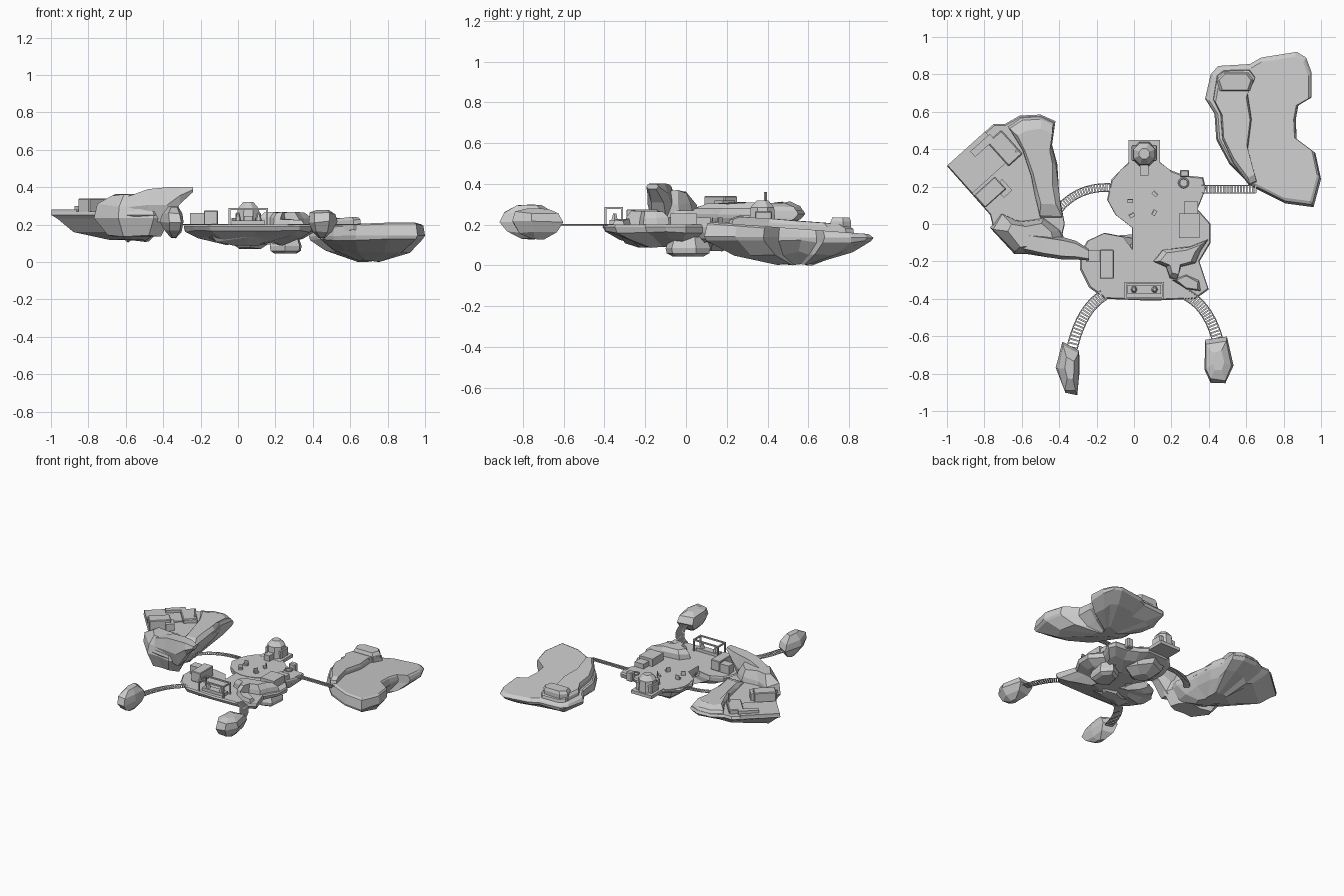
import bpy, bmesh, math, random
from mathutils import Vector, Matrix

random.seed(4)


def finish(name, bm):
    bmesh.ops.recalc_face_normals(bm, faces=bm.faces)
    me = bpy.data.meshes.new(name)
    bm.to_mesh(me)
    bm.free()
    ob = bpy.data.objects.new(name, me)
    bpy.context.collection.objects.link(ob)
    return ob


def crag(name, outline, centre, layers, jitter=0.012, tilt=0.0):
    """Stack scaled copies of an outline; layers = (scale, z, jitter amount, tilt amount)."""
    bm = bmesh.new()
    rings = []
    c = Vector(centre)
    for s, z, jit, tl in layers:
        ring = []
        for x, y in outline:
            p = c + (Vector((x, y)) - c) * s
            j = jitter * jit
            dz = tilt * (p.y - 0.1) * tl
            ring.append(bm.verts.new((p.x + random.uniform(-j, j), p.y + random.uniform(-j, j),
                                      max(0, z + dz + random.uniform(-j, j)))))
        rings.append(ring)
    n = len(outline)
    bm.faces.new(rings[0])
    bm.faces.new(rings[-1])
    for a, b in zip(rings, rings[1:]):
        for i in range(n):
            bm.faces.new((a[i], a[(i + 1) % n], b[(i + 1) % n], b[i]))
    return finish(name, bm)


def box(name, x, y, z0, z1, w, d, rot=0, bevel=0.0):
    bm = bmesh.new()
    m = Matrix.Translation((x, y, (z0 + z1) / 2)) @ Matrix.Rotation(math.radians(rot), 4, 'Z') \
        @ Matrix.Diagonal((w, d, z1 - z0, 1))
    bmesh.ops.create_cube(bm, size=1, matrix=m)
    if bevel:
        bmesh.ops.bevel(bm, geom=bm.edges[:], offset=bevel, segments=1, affect='EDGES')
    return finish(name, bm)


def cone(name, x, y, z0, z1, r0, r1, sides=8):
    bm = bmesh.new()
    bmesh.ops.create_cone(bm, cap_ends=True, segments=sides, radius1=r0, radius2=r1, depth=z1 - z0,
                          matrix=Matrix.Translation((x, y, (z0 + z1) / 2))
                          @ Matrix.Rotation(math.pi / sides, 4, 'Z'))
    return finish(name, bm)


def bridge(name, a, b, c, width, count, z=0.2):
    """Planks and two side ropes along a quadratic curve."""
    a, b, c = Vector(a), Vector(b), Vector(c)
    sides = ([], [])
    for i in range(count + 1):
        t = i / count
        p = a * (1 - t) ** 2 + b * 2 * t * (1 - t) + c * t * t
        d = ((b - a) * (1 - t) + (c - b) * t).normalized()
        nrm = Vector((-d.y, d.x)) * width / 2
        sides[0].append(p + nrm)
        sides[1].append(p - nrm)
        box(name + "_plank", p.x, p.y, z - 0.003, z + 0.003, 0.009, width,
            math.degrees(math.atan2(d.y, d.x)))
    for pts in sides:
        cu = bpy.data.curves.new(name + "_rope", 'CURVE')
        cu.dimensions = '3D'
        cu.bevel_depth = 0.003
        cu.bevel_resolution = 0
        sp = cu.splines.new('POLY')
        sp.points.add(len(pts) - 1)
        for q, v in zip(sp.points, pts):
            q.co = (v.x, v.y, z, 1)
        bpy.context.collection.objects.link(bpy.data.objects.new(name + "_rope", cu))


# Central island
crag("central_island",
     [(.14, .33), (.19, .29), (.27, .26), (.37, .25), (.385, .19), (.34, .08), (.41, 0), (.41, -.1),
      (.35, -.2), (.4, -.35), (.33, -.4), (.09, -.41), (-.155, -.4), (-.24, -.34), (-.29, -.24),
      (-.29, -.16), (-.25, -.09), (-.165, -.05), (-.06, -.07), (-.01, -.14), (-.01, -.02), (-.1, .05),
      (-.144, .13), (-.12, .24), (-.03, .33)], (.11, -.06),
     [(.98, .2, 0, 0), (1, .19, 0, 0), (.97, .165, .5, 0), (.78, .135, 1, 0), (.4, .095, 1, 0)])
crag("underside_lump_right", [(.17, -.06), (.2, .08), (.28, .12), (.34, .05), (.33, -.07), (.25, -.1)],
     (.25, .01), [(.8, .14, 0, 0), (1, .085, 0, 0), (.95, .06, 0, 0), (.7, .045, 0, 0)])
crag("underside_lump_back", [(-.09, .12), (-.06, .25), (.06, .3), (.17, .24), (.2, .12), (.08, .02)],
     (.06, .13), [(1, .17, 0, 0), (.85, .12, 1, 0), (.4, .075, .5, 0)])
crag("underside_lump_front", [(-.2, -.2), (-.15, -.32), (.05, -.34), (.22, -.3), (.2, -.16), (0, -.1)],
     (.05, -.18), [(1, .155, 0, 0), (.8, .12, 1, 0), (.35, .09, .3, 0)])

# Back pier with a stepped tower
box("pier", .055, .375, .18, .204, .17, .15)
box("tower", .055, .38, .2, .265, .135, .085, bevel=.006)
cone("tower_base", .055, .375, .2, .285, .07, .062)
cone("tower_roof", .055, .375, .285, .32, .062, .03)
box("tower_door", .055, .29, .2, .245, .045, .06)

# Round plaza and its furniture
cone("plaza", .06, .16, .195, .203, .185, .185, 20)
for x, y, r in ((-.02, .12, 0), (.11, .16, -45), (-.01, .045, 30), (.11, .06, 60)):
    box("seat", x, y, .2, .215, .03, .018, r)
    a = math.radians(r + 90)
    box("seat_back", x + math.cos(a) * .01, y + math.sin(a) * .01, .2, .235, .03, .006, r)
bpy.ops.mesh.primitive_torus_add(location=(.265, .22, .207), major_radius=.025, minor_radius=.005,
                                 major_segments=12, minor_segments=6)
bpy.context.object.name = "fire_ring"
box("back_corner_block", .27, .27, .17, .24, .05, .04, bevel=.006)

# Huts on the central island
box("left_hut", -.145, -.215, .2, .275, .075, .155, bevel=.004)
box("left_hut_annex", -.22, -.17, .2, .262, .075, .06)
box("right_hut", .295, -.01, .2, .255, .11, .13)
box("right_hut_annex", .305, .08, .2, .235, .075, .08)

# Front stall: frame, counter and jars
for y in (-.315, -.395):
    for x in (-.045, .155):
        box("stall_post", x, y, .2, .288, .01, .01)
    box("stall_beam", .055, y, .278, .288, .21, .01)
for x in (-.045, .155):
    box("stall_end_beam", x, -.355, .278, .288, .01, .09)
box("stall_counter", .055, -.35, .2, .222, .18, .05)
for x in (0, .11):
    cone("stall_jar", x, -.35, .222, .255, .018, .009, 6)

# Rocks on the central island
crag("front_right_rock", [(.1, -.2), (.17, -.23), (.19, -.29), (.23, -.3), (.25, -.23), (.33, -.21),
                         (.36, -.14), (.4, -.08), (.3, -.12), (.15, -.14)], (.25, -.19),
     [(1, .19, 0, 0), (.95, .235, .6, 0), (.72, .265, .5, 0)], .008)
crag("low_front_rock", [(.2, -.3), (.28, -.27), (.35, -.3), (.36, -.36), (.28, -.35)], (.29, -.32),
     [(1, .195, 0, 0), (.75, .225, .5, 0)])

# Left island: thin deck side, deeper under the rocks
crag("left_island",
     [(-1, .31), (-.75, .535), (-.69, .535), (-.61, .58), (-.5, .585), (-.42, .55), (-.44, .43),
      (-.41, .32), (-.4, .16), (-.37, 0), (-.4, -.13), (-.45, -.18), (-.64, -.15), (-.75, -.03),
      (-.77, .05)], (-.53, .15),
     [(.98, .27, 0, 0), (1, .252, 0, 0), (.94, .23, .4, 0), (.72, .175, 1, 0), (.3, .112, .8, 0)], .015)
crag("back_ridge_rock",
     [(-.68, .53), (-.61, .58), (-.5, .585), (-.42, .55), (-.44, .43), (-.41, .32), (-.4, .16),
      (-.38, .02), (-.5, .02), (-.53, .14), (-.55, .25), (-.6, .4)], (-.5, .32),
     [(1, .25, 0, 0), (.92, .285, .6, 0), (.7, .308, .7, 0)])
crag("front_crag",
     [(-.77, -.02), (-.72, .05), (-.6, .02), (-.48, .04), (-.39, -.03), (-.36, -.12), (-.45, -.18),
      (-.55, -.16), (-.64, -.16)], (-.54, -.07),
     [(.7, .14, .4, 0), (1, .235, 0, 0), (.94, .305, .8, 0), (.62, .36, .8, 0)], .015)

# Overhanging arm, lofted from sections (x, y, half depth, low z, high z)
bm = bmesh.new()
prev = None
for x, y, h, lo, hi in ((-.62, -.09, .05, .24, .34), (-.48, -.115, .06, .22, .39),
                        (-.38, -.13, .06, .21, .4), (-.31, -.14, .05, .31, .402),
                        (-.24, -.165, .03, .375, .4)):
    ring = [bm.verts.new((x, y + a * h, lo + (hi - lo) * b)) for a, b in
            ((-.6, 0), (-1, .5), (-.7, 1), (.7, 1), (1, .5), (.6, 0))]
    if prev:
        for i in range(6):
            bm.faces.new((prev[i], prev[(i + 1) % 6], ring[(i + 1) % 6], ring[i]))
    else:
        bm.faces.new(ring)
    prev = ring
bm.faces.new(prev)
finish("overhanging_arm", bm)

# Left island deck buildings, turned with the deck
box("deck_platform", -.83, .33, .26, .28, .27, .2, 42)
box("deck_panel", -.69, .405, .26, .3, .1, .17, 42, .006)
box("deck_panel_small", -.81, .42, .26, .3, .14, .04, 42)
box("deck_hut", -.77, .17, .26, .34, .15, .09, 42, .005)
box("deck_hut_annex", -.7, .19, .26, .32, .06, .08, 42)
box("deck_pipe", -.63, .39, .26, .36, .012, .012, 42)

# Right island, deck sloping gently down to the back
crag("right_island",
     [(.38, .67), (.41, .8), (.45, .845), (.62, .855), (.68, .89), (.87, .92), (.92, .89), (.95, .81),
      (.95, .68), (.88, .64), (.865, .56), (.87, .455), (.97, .38), (1, .24), (.96, .09), (.81, .11),
      (.63, .2), (.51, .32), (.44, .45), (.43, .59)], (.7, .55),
     [(.93, .214, 0, 1), (.97, .205, 0, 1), (1, .142, 0, .1), (.97, .118, .5, 0), (.7, .06, 1, 0),
      (.2, .004, .5, 0)], .014, -.075)
crag("right_island_shelf",
     [(.42, .67), (.44, .8), (.48, .83), (.62, .83), (.65, .79), (.61, .7), (.63, .56), (.61, .4),
      (.66, .22), (.62, .2), (.53, .32), (.47, .45), (.46, .59)], (.55, .53),
     [(1, .18, 0, 1), (.96, .235, .3, 1), (.86, .252, .3, 1)], .008, -.075)
crag("shelf_hut", [(.44, .77), (.48, .81), (.61, .81), (.64, .77), (.62, .71), (.46, .71)], (.54, .76),
     [(1, .16, 0, 0), (1, .215, 0, 0), (.85, .235, 0, 0)])

# Outlying boulders
boulder = [(.85, .262, .6, 0), (1, .215, .4, 0), (.75, .165, .6, 0), (.25, .13, .3, 0)]
crag("left_boulder", [(-.38, -.63), (-.29, -.68), (-.29, -.8), (-.3, -.915), (-.37, -.905), (-.415, -.77)],
     (-.345, -.77), [(.4, .295, .3, 0)] + boulder)
crag("right_boulder", [(.38, -.62), (.5, -.6), (.53, -.76), (.49, -.85), (.41, -.85), (.375, -.78)],
     (.45, -.73), [(.4, .28, .3, 0)] + boulder)

# Plank bridges
bridge("left_bridge", (-.4, .08), (-.3, .2), (-.13, .195), .04, 20)
bridge("right_bridge", (.36, .185), (.5, .185), (.65, .185), .04, 19)
bridge("front_left_bridge", (-.16, -.38), (-.28, -.45), (-.33, -.66), .055, 20)
bridge("front_right_bridge", (.28, -.38), (.4, -.44), (.45, -.63), .055, 20)
